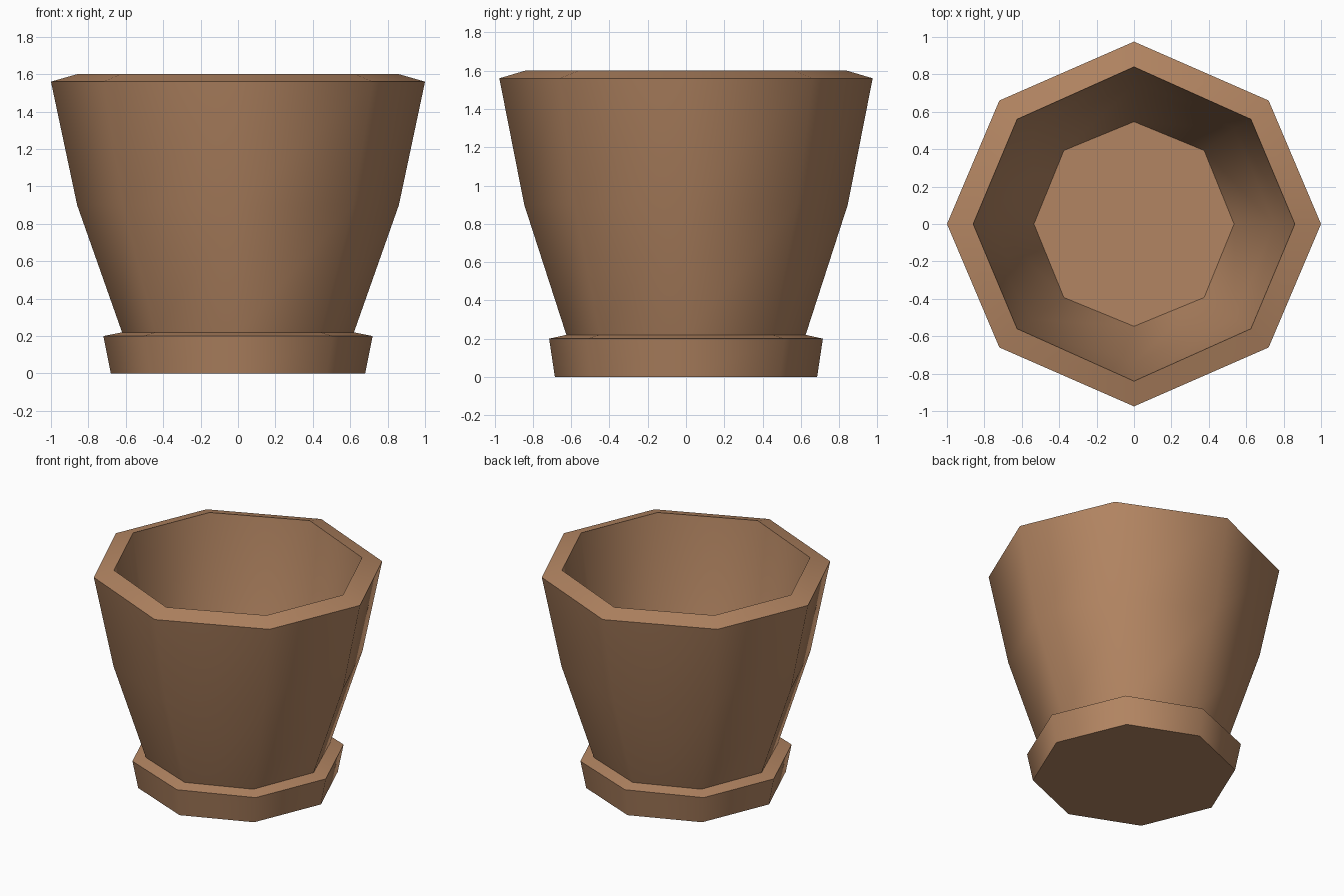
import bpy, bmesh, math

if "Cube" in bpy.data.objects:
    bpy.data.objects.remove(bpy.data.objects["Cube"])

clay = bpy.data.materials.new("terracotta")
clay.diffuse_color = (0.45, 0.235, 0.122, 1)
clay.use_nodes = True
clay.node_tree.nodes["Principled BSDF"].inputs["Base Color"].default_value = clay.diffuse_color


def ring_verts(bm, rx, ry, dx, dy, z):
    """Slightly irregular octagon: axis radii rx, ry and diagonal corner dx, dy."""
    pts = [(rx, 0), (dx, dy), (0, ry), (-dx, dy),
           (-rx, 0), (-dx, -dy), (0, -ry), (dx, -dy)]
    return [bm.verts.new((x, y, z)) for x, y in pts]


def loft(name, sections, cap_start=False, cap_end=False):
    """Skin stacked octagon sections, optionally closing either end."""
    bm = bmesh.new()
    rings = [ring_verts(bm, *s) for s in sections]
    for a, b in zip(rings, rings[1:]):
        for i in range(8):
            j = (i + 1) % 8
            bm.faces.new((a[i], a[j], b[j], b[i]))
    if cap_start:
        bm.faces.new(rings[0][::-1])
    if cap_end:
        bm.faces.new(rings[-1])
    me = bpy.data.meshes.new(name)
    bm.to_mesh(me)
    bm.free()
    me.materials.append(clay)
    ob = bpy.data.objects.new(name, me)
    bpy.context.collection.objects.link(ob)
    bpy.ops.object.select_all(action='DESELECT')
    ob.select_set(True)
    bpy.context.view_layer.objects.active = ob
    bpy.ops.object.shade_smooth_by_angle(angle=math.radians(52))
    return ob


foot = (0.62, 0.625, 0.44, 0.45, 0.22)

# Saucer: flared side and a gently sloped top running up to the pot's foot
loft("saucer", [
    (0.68, 0.685, 0.475, 0.49, 0.0),
    (0.72, 0.715, 0.505, 0.515, 0.20),
    foot,
], cap_start=True)

# Pot: outer wall, sloped rim, inner wall and floor
loft("pot", [
    foot,
    (0.86, 0.845, 0.615, 0.58, 0.90),
    (1.00, 0.975, 0.72, 0.66, 1.56),
    (0.86, 0.84, 0.625, 0.56, 1.60),
    (0.75, 0.74, 0.54, 0.51, 0.90),
    (0.535, 0.547, 0.375, 0.393, 0.27),
], cap_end=True)
